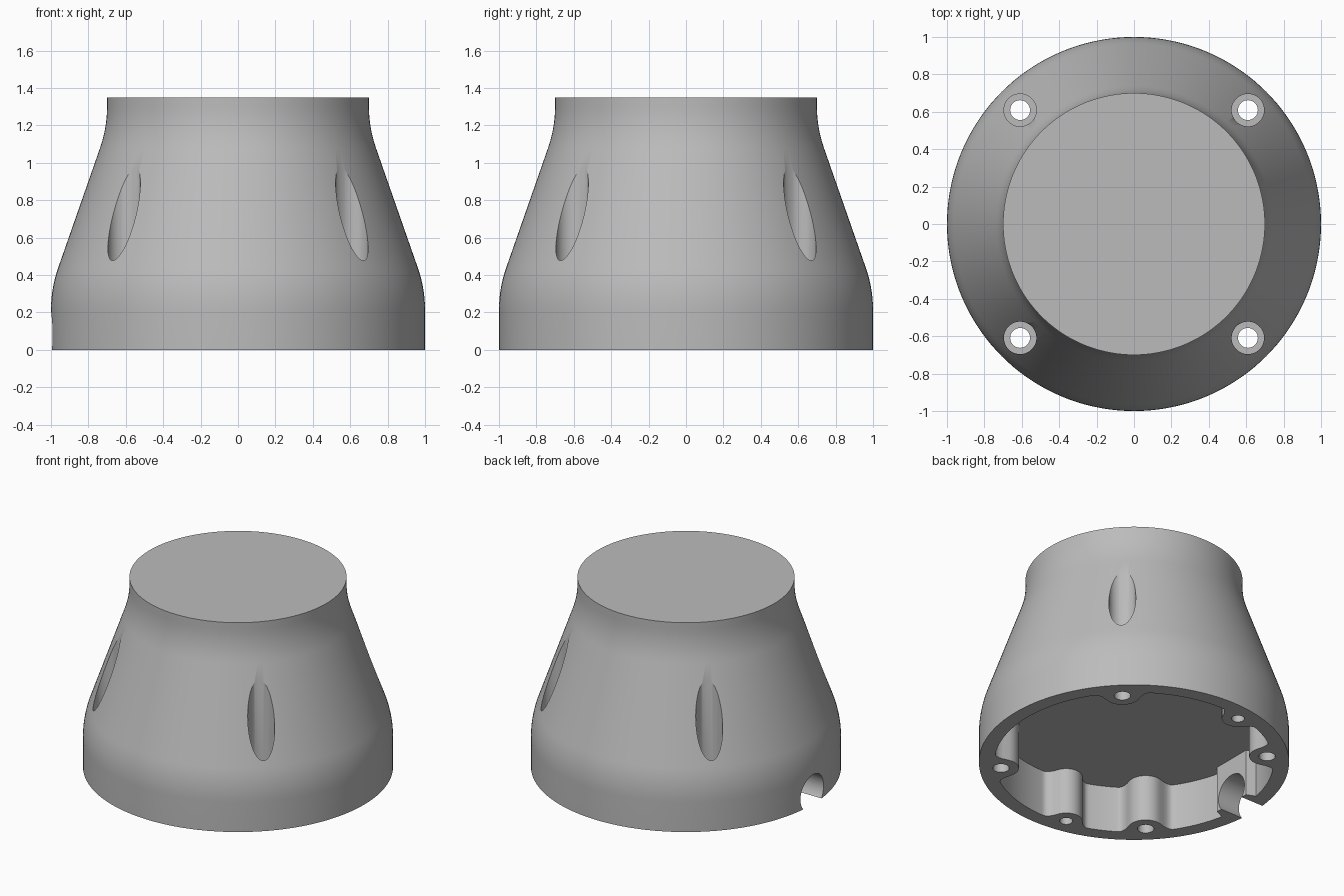
import bpy, bmesh
from math import sin, cos, pi, radians, degrees, sqrt, asin

cube = bpy.data.objects.get("Cube")
if cube:
    bpy.data.objects.remove(cube, do_unlink=True)

WALL, CEILING = 0.90, 0.33
BOLT_R = 0.861
BOLTS = [45, 135, 225, 315]
PILOTS = [100, 260]


def finish(name, bm):
    bmesh.ops.recalc_face_normals(bm, faces=bm.faces)
    mesh = bpy.data.meshes.new(name)
    bm.to_mesh(mesh)
    bm.free()
    obj = bpy.data.objects.new(name, mesh)
    bpy.context.collection.objects.link(obj)
    return obj


def stack(name, rings):
    """Closed solid from equally long rings of points, with flat end caps."""
    bm = bmesh.new()
    rows = [[bm.verts.new(p) for p in ring] for ring in rings]
    n = len(rows[0])
    for low, high in zip(rows, rows[1:]):
        for i in range(n):
            j = (i + 1) % n
            bm.faces.new((low[i], low[j], high[j], high[i]))
    bm.faces.new(rows[0][::-1])
    bm.faces.new(rows[-1])
    return finish(name, bm)


def lathe(name, profile, segments, cx=0, cy=0):
    turn = [2 * pi * i / segments for i in range(segments)]
    return stack(name, [[(cx + r * cos(a), cy + r * sin(a), z) for a in turn]
                        for r, z in profile])


def fillet(p, q, s, steps=8):
    """Rounded corner at q between p and s."""
    pts = []
    for i in range(steps + 1):
        t = i / steps
        pts.append(tuple((1 - t) ** 2 * a + 2 * t * (1 - t) * b + t * t * c
                         for a, b, c in zip(p, q, s)))
    return pts


def cut(target, cutter):
    mod = target.modifiers.new("cut", "BOOLEAN")
    mod.operation = "DIFFERENCE"
    mod.solver = "EXACT"
    mod.object = cutter
    bpy.ops.object.select_all(action="DESELECT")
    bpy.context.view_layer.objects.active = target
    target.select_set(True)
    bpy.ops.object.modifier_apply(modifier=mod.name)
    bpy.data.objects.remove(cutter, do_unlink=True)


# Flared body: straight skirt, cone and straight neck
profile = [(1, 0)]
profile += fillet((1, 0.21), (1, 0.33), (0.961, 0.44))
profile += fillet((0.739, 1.075), (0.70, 1.187), (0.70, 1.30))
profile += [(0.70, 1.35)]
body = lathe("flared_housing", profile, 144)


# Underside cavity, its wall bulging inward around each screw boss
def cavity_radius(deg):
    r = WALL
    for angles, c, b in ((BOLTS, BOLT_R, 0.115), (PILOTS, 0.875, 0.105)):
        for a in angles:
            d = abs((deg - a + 180) % 360 - 180)
            edge = degrees(asin(b / c)) * 0.96
            blend = 4.0

            def front(x):
                k = radians(x)
                return c * cos(k) - sqrt(b * b - (c * sin(k)) ** 2)

            if d <= edge:
                r = min(r, front(d))
            elif d < edge + blend:
                t = 1 - (d - edge) / blend
                r = min(r, WALL - (WALL - front(edge)) * t * t)
    # Flat thickened wall behind the cable notch
    x = -cos(radians(deg))
    if x > 0 and abs(sin(radians(deg))) < 0.19:
        r = min(r, 0.82 / x)
    return r


outline = [(cavity_radius(d) * cos(radians(d)), cavity_radius(d) * sin(radians(d)))
           for d in range(360)]
cut(body, stack("cavity_cutter", [[(x, y, z) for x, y in outline]
                                  for z in (-0.1, CEILING)]))

# Through holes with deep counterbores opening on the cone
for a in BOLTS:
    cut(body, lathe("bolt_cutter",
                    [(0.053, -0.1), (0.053, 0.25), (0.087, 0.25), (0.087, 1.2)], 40,
                    BOLT_R * cos(radians(a)), BOLT_R * sin(radians(a))))

# Blind pilot holes in the two smaller bosses
for a in PILOTS:
    cut(body, lathe("pilot_cutter", [(0.042, -0.1), (0.042, 0.25)], 32,
                    0.875 * cos(radians(a)), 0.875 * sin(radians(a))))

# Round cable notch through the skirt
ring = [2 * pi * i / 48 for i in range(48)]
cut(body, stack("notch_cutter", [[(x, 0.13 * cos(a), 0.08 + 0.13 * sin(a)) for a in ring]
                                 for x in (-1.2, -0.7)]))

# Single grey finish
grey = bpy.data.materials.new("light_grey")
grey.use_nodes = True
colour = (0.5, 0.5, 0.5, 1)
grey.diffuse_color = colour
grey.node_tree.nodes["Principled BSDF"].inputs["Base Color"].default_value = colour
body.data.materials.clear()
body.data.materials.append(grey)
for poly in body.data.polygons:
    poly.material_index = 0

bpy.ops.object.select_all(action="DESELECT")
body.select_set(True)
bpy.context.view_layer.objects.active = body
bpy.ops.object.shade_smooth_by_angle(angle=radians(30))
